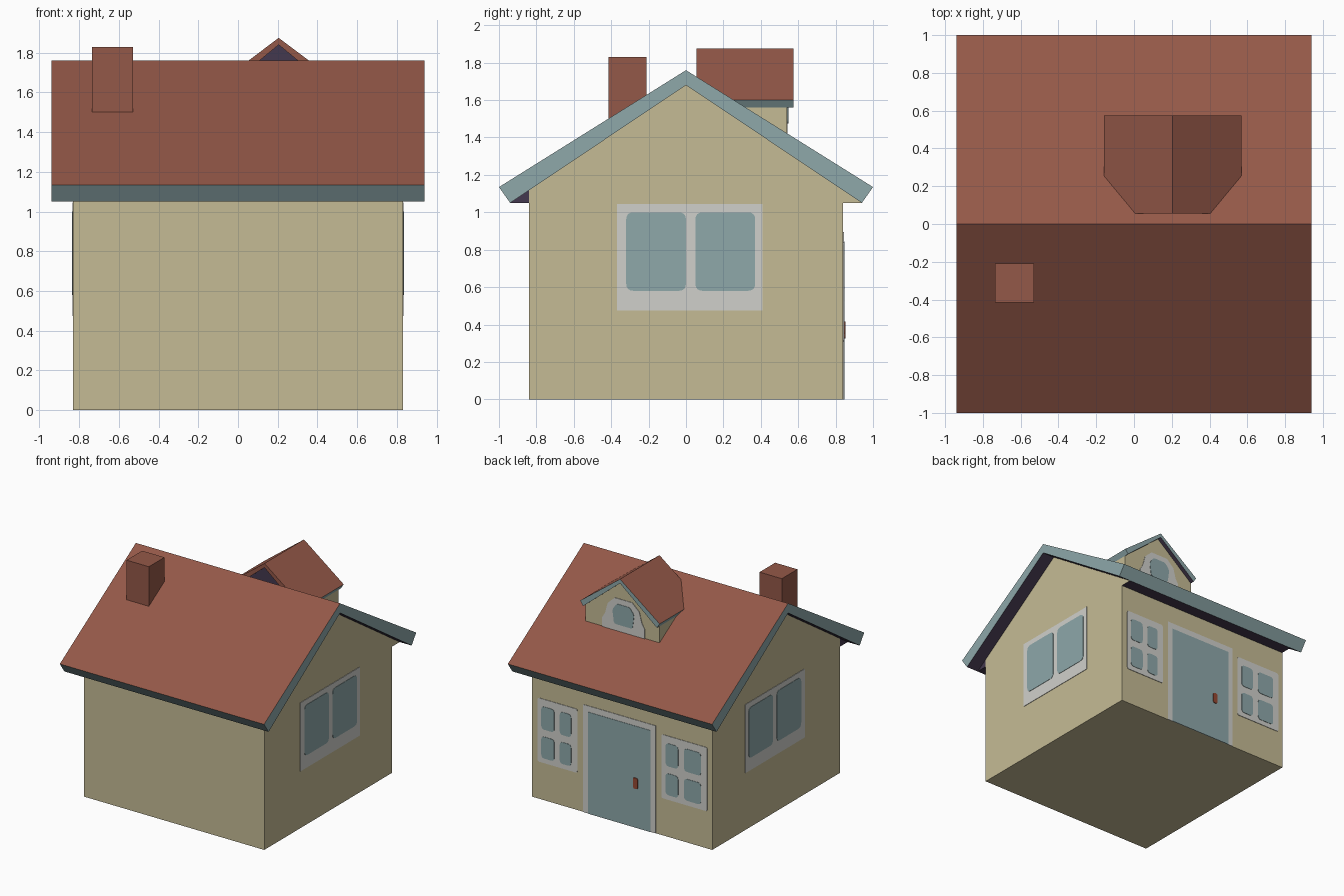
import bpy, bmesh
from mathutils import Vector

if "Cube" in bpy.data.objects:
    bpy.data.objects.remove(bpy.data.objects["Cube"])


def mat(name, r, g, b):
    lin = [((c / 255 + 0.055) / 1.055) ** 2.4 for c in (r, g, b)]
    m = bpy.data.materials.new(name)
    m.diffuse_color = (*lin, 1)
    m.use_nodes = True
    m.node_tree.nodes["Principled BSDF"].inputs["Base Color"].default_value = m.diffuse_color
    return m


WALL = mat("sand wall", 197, 187, 149)
ROOF = mat("brick red", 148, 88, 72)
TEAL = mat("soft teal", 142, 168, 170)
FRAME = mat("pale grey", 208, 208, 203)
DARK = mat("dark plum", 68, 57, 78)
HANDLE = mat("rust", 150, 72, 50)


def prism(name, profile, axis, a, b, mats, rule=None):
    """Extrude a profile along x (profile is y,z) or y (profile is x,z)."""
    place = (lambda u, v, w: (w, u, v)) if axis == "x" else (lambda u, v, w: (u, w, v))
    bm = bmesh.new()
    lo = [bm.verts.new(place(u, v, a)) for u, v in profile]
    hi = [bm.verts.new(place(u, v, b)) for u, v in profile]
    bm.faces.new(lo)
    bm.faces.new(hi)
    n = len(profile)
    for i in range(n):
        j = (i + 1) % n
        bm.faces.new((lo[i], lo[j], hi[j], hi[i]))
    bmesh.ops.recalc_face_normals(bm, faces=bm.faces)
    bm.normal_update()
    if rule:
        for f in bm.faces:
            f.material_index = rule(f.normal)
    me = bpy.data.meshes.new(name)
    bm.to_mesh(me)
    bm.free()
    for m in mats:
        me.materials.append(m)
    ob = bpy.data.objects.new(name, me)
    bpy.context.collection.objects.link(ob)
    return ob


def rounded(pts, r):
    """Round every corner of an outline."""
    out = []
    for i, p in enumerate(pts):
        p = Vector(p)
        a = (Vector(pts[i - 1]) - p).normalized() * r + p
        b = (Vector(pts[(i + 1) % len(pts)]) - p).normalized() * r + p
        for k in range(5):
            t = k / 4
            out.append(tuple(a * (1 - t) ** 2 + p * (2 * t * (1 - t)) + b * t * t))
    return out


def rect(u0, u1, v0, v1, r=0.0):
    pts = [(u0, v0), (u1, v0), (u1, v1), (u0, v1)]
    return rounded(pts, r) if r else pts


def mirrored(half, c=0.0):
    """Close a half outline (listed top to bottom) around the line u = c."""
    right = [(c + u, v) for u, v in half]
    left = [(c - u, v) for u, v in reversed(half) if u > 0]
    return right + left


# House body
prism("house_body", [(-.84, 0), (.84, 0), (.84, 1.117), (0, 1.68), (-.84, 1.117)],
      "x", -.83, .83, [WALL])

# Main roof: red top, teal edges, dark underside
prism("main_roof", [(-1, 1.135), (0, 1.76), (1, 1.135), (.94, 1.05), (0, 1.68), (-.94, 1.05)],
      "x", -.94, .94, [ROOF, TEAL, DARK],
      lambda n: 0 if n.z > .3 else 2 if n.z < -.7 else 1)

# Boxed soffits under the two eaves
for name, s in (("front_soffit", -1), ("back_soffit", 1)):
    prism(name, [(s * .84, 1.05), (s * .94, 1.05), (s * .84, 1.117)], "x", -.83, .83,
          [DARK, WALL], lambda n, s=s: 1 if s > 0 and abs(n.x) > .5 else 0)

# Chimney
prism("chimney", rect(-.735, -.53, 1.4, 1.83), "y", -.415, -.21, [ROOF])

# Dormer walls and roof
DX = .205
prism("dormer_walls", mirrored([(0, 1.84), (.34, 1.56), (.34, 1.36)], DX),
      "y", .07, .54, [WALL, DARK], lambda n: 1 if n.y < -.5 else 0)
prism("dormer_roof",
      [(DX, 1.875), (DX + .365, 1.6), (DX + .34, 1.56), (DX, 1.84),
       (DX - .34, 1.56), (DX - .365, 1.6)],
      "y", .055, .575, [ROOF, TEAL, DARK],
      lambda n: 0 if n.z > .3 or n.y < -.5 else 2 if n.z < -.7 else 1)

# Arched dormer window
prism("dormer_window_frame",
      mirrored([(.08, 1.69), (.145, 1.63), (.17, 1.54), (.195, 1.5), (.195, 1.41)], .195),
      "y", .538, .544, [FRAME])
prism("dormer_window_pane",
      rounded(mirrored([(.06, 1.645), (.1, 1.59), (.085, 1.475)], .195), .02),
      "y", .542, .547, [TEAL])

# Double windows on both gable ends
for side, s in (("right", 1), ("left", -1)):
    prism(side + "_window_frame", rect(-.37, .41, .475, 1.045), "x", s * .828, s * .834, [FRAME])
    for i, (a, b) in enumerate(((-.32, 0), (.05, .37))):
        prism(f"{side}_window_pane_{i}", rect(a, b, .58, 1, .04),
              "x", s * .832, s * .837, [TEAL])

# Door on the back wall
prism("door_frame", rect(-.31, .355, 0, .895), "y", .838, .844, [FRAME])
prism("door_panel", rect(-.265, .31, 0, .845), "y", .842, .847, [TEAL])
prism("door_handle", rect(-.15, -.108, .325, .415, .015), "y", .845, .852, [HANDLE])

# Four-pane windows beside the door
for name, (f0, f1), cols in (
        ("back_window_a", (.41, .775), ((.465, .57), (.62, .74))),
        ("back_window_b", (-.785, -.365), ((-.73, -.575), (-.52, -.405)))):
    prism(name + "_frame", rect(f0, f1, .31, .84, .015), "y", .838, .844, [FRAME])
    for i, (a, b) in enumerate(cols):
        for j, (c, d) in enumerate(((.35, .53), (.59, .78))):
            prism(f"{name}_pane_{i}{j}", rect(a, b, c, d, .03), "y", .842, .847, [TEAL])
